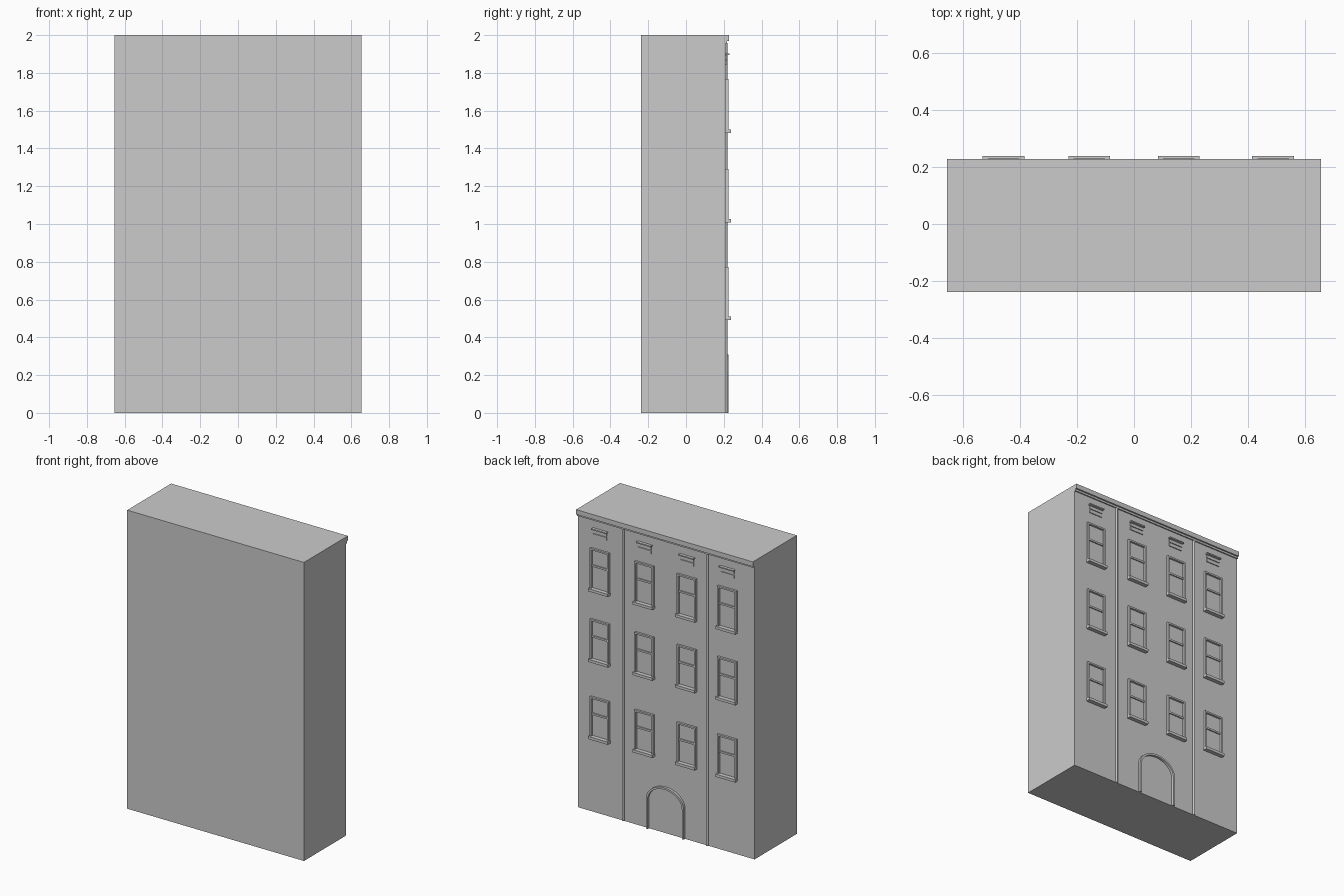
import bpy, bmesh, math

if "Cube" in bpy.data.objects:
    bpy.data.objects.remove(bpy.data.objects["Cube"])

WALL = 0.21  # y of the facade plane


def make_object(name, bm):
    bmesh.ops.recalc_face_normals(bm, faces=bm.faces)
    mesh = bpy.data.meshes.new(name)
    bm.to_mesh(mesh)
    bm.free()
    ob = bpy.data.objects.new(name, mesh)
    bpy.context.collection.objects.link(ob)
    return ob


def box(name, x0, x1, y0, y1, z0, z1):
    bm = bmesh.new()
    bmesh.ops.create_cube(bm, size=1)
    for v in bm.verts:
        v.co.x = x1 if v.co.x > 0 else x0
        v.co.y = y1 if v.co.y > 0 else y0
        v.co.z = z1 if v.co.z > 0 else z0
    return make_object(name, bm)


def extrude_loop(name, outer, inner, y0, y1):
    """Open band between two matching xz paths, given depth along y."""
    bm = bmesh.new()
    rings = []
    for (ox, oz), (ix, iz) in zip(outer, inner):
        rings.append([bm.verts.new(c) for c in
                      ((ox, y0, oz), (ox, y1, oz), (ix, y1, iz), (ix, y0, iz))])
    for a, b in zip(rings, rings[1:]):
        for i in range(4):
            j = (i + 1) % 4
            bm.faces.new((a[i], a[j], b[j], b[i]))
    bm.faces.new(rings[0])
    bm.faces.new(rings[-1])
    return make_object(name, bm)


def window(cx, z0, z1):
    w, t = 0.07, 0.011
    # casing around the opening
    for s in (-1, 1):
        a, b = sorted((cx + s * w, cx + s * (w - t)))
        box("window_jamb", a, b, WALL - 0.005, 0.224, z0, z1)
    box("window_head", cx - w + t, cx + w - t, WALL - 0.005, 0.224, z1 - t, z1)
    # meeting rail of the sash
    rail = z0 + (z1 - z0) * 0.56
    box("window_rail", cx - w + t, cx + w - t, WALL - 0.005, 0.218,
        rail - 0.006, rail + 0.006)
    # projecting sill
    box("window_sill", cx - 0.073, cx + 0.073, WALL - 0.005, 0.2375,
        z0 - 0.018, z0)


def vent(cx):
    box("vent_hood", cx - 0.055, cx + 0.055, WALL - 0.005, 0.229, 1.895, 1.903)
    for z in (1.845, 1.872):
        box("vent_slat", cx - 0.05, cx + 0.05, WALL - 0.005, 0.216, z, z + 0.02)


# main block
box("building_body", -0.655, 0.655, -0.2375, WALL, 0, 2)

# stepped cornice
box("cornice", -0.655, 0.655, WALL - 0.005, 0.228, 1.968, 2)
box("cornice_moulding", -0.655, 0.655, WALL - 0.005, 0.218, 1.955, 1.968)

# windows on three floors, with vents above
for cx in (-0.457, -0.157, 0.157, 0.487):
    for z0, z1 in ((0.51, 0.772), (1.027, 1.292), (1.5, 1.767)):
        window(cx, z0, z1)
    vent(cx)

# drainpipes
for x in (-0.305, 0.318):
    bm = bmesh.new()
    bmesh.ops.create_cone(bm, cap_ends=True, segments=12,
                          radius1=0.008, radius2=0.008, depth=1.957)
    bmesh.ops.translate(bm, verts=bm.verts, vec=(x, 0.211, 0.9785))
    make_object("drainpipe", bm)


# arched doorway trim
def arch(half, spring, rise, n=20):
    pts = [(half, 0)]
    pts += [(half * math.cos(math.pi * i / n),
             spring + rise * math.sin(math.pi * i / n)) for i in range(n + 1)]
    return pts + [(-half, 0)]


extrude_loop("door_arch", arch(0.14, 0.2, 0.11), arch(0.127, 0.2, 0.097),
             WALL - 0.005, 0.226)
